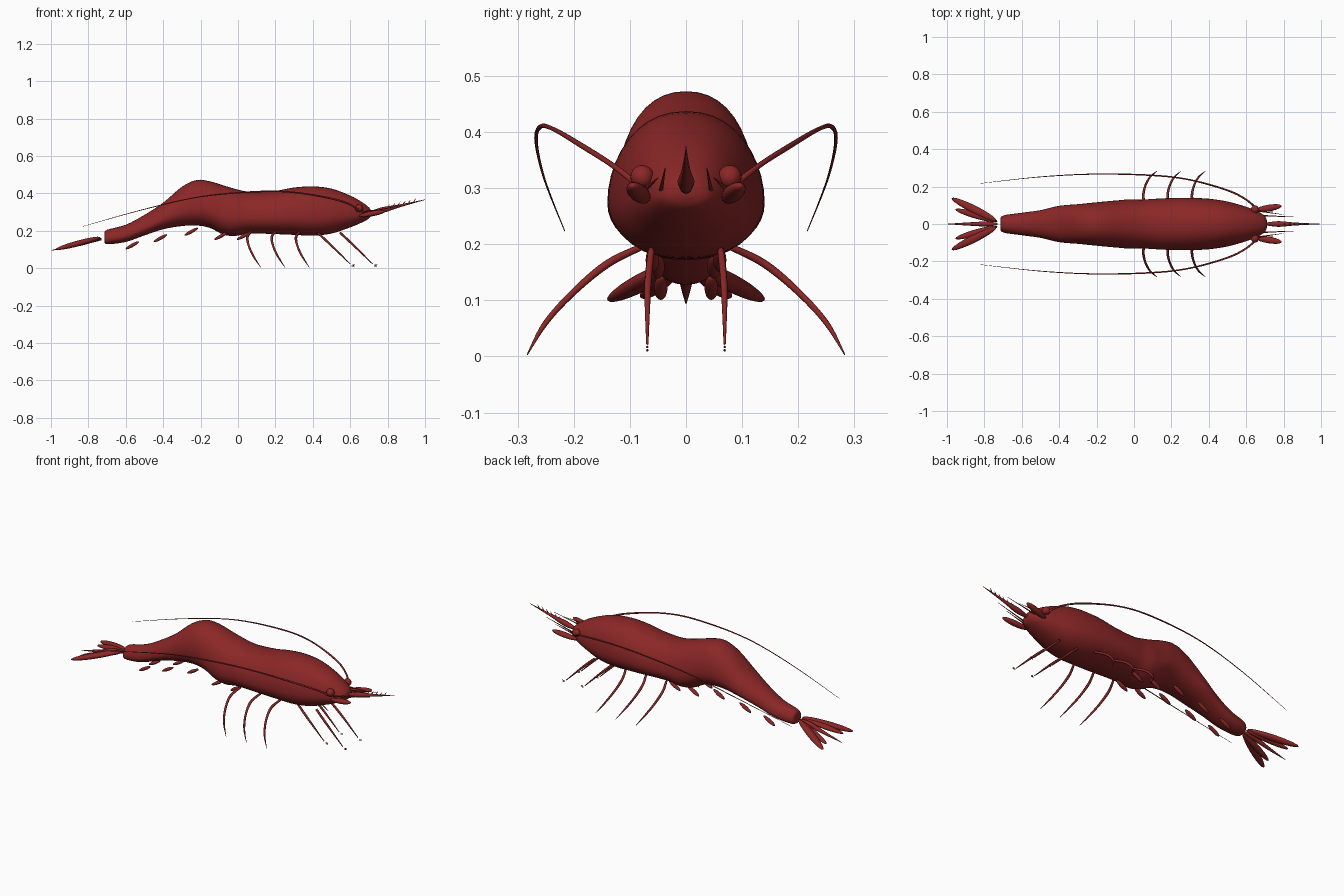
import bpy, bmesh, math
from mathutils import Vector, Matrix

cube = bpy.data.objects.get("Cube")
if cube:
    bpy.data.objects.remove(cube, do_unlink=True)

shell = bpy.data.materials.new("dark_red_shell")
shell.use_nodes = True
RED = (0.26, 0.02, 0.02, 1)
shell.diffuse_color = RED
shell.node_tree.nodes["Principled BSDF"].inputs["Base Color"].default_value = RED


def finish(name, bm):
    """Turn a bmesh into a smooth red object."""
    bmesh.ops.recalc_face_normals(bm, faces=bm.faces)
    for face in bm.faces:
        face.smooth = True
    mesh = bpy.data.meshes.new(name)
    bm.to_mesh(mesh)
    bm.free()
    mesh.materials.append(shell)
    obj = bpy.data.objects.new(name, mesh)
    bpy.context.collection.objects.link(obj)
    return obj


def spline(points, t):
    """Catmull-Rom interpolation through tuples of any length."""
    i = min(int(t), len(points) - 2)
    f = t - i
    a, b, c, d = (points[max(0, min(len(points) - 1, i + k))] for k in (-1, 0, 1, 2))
    return [q + f / 2 * (r - p + f * (2 * p - 5 * q + 4 * r - s + f * (3 * (q - r) + s - p)))
            for p, q, r, s in zip(a, b, c, d)]


def skin(name, rings):
    """Bridge equal rings of points and close both ends."""
    bm = bmesh.new()
    loops = [[bm.verts.new(p) for p in ring] for ring in rings]
    n = len(loops[0])
    for a, b in zip(loops, loops[1:]):
        for j in range(n):
            bm.faces.new((a[j], a[(j + 1) % n], b[(j + 1) % n], b[j]))
    bm.faces.new(loops[0])
    bm.faces.new(loops[-1])
    return finish(name, bm)


def tube(name, points, steps=6, sides=8):
    """Tapered tube through (x, y, z, radius) points."""
    total = (len(points) - 1) * steps
    path = [spline(points, k / steps) for k in range(total + 1)]
    rings = []
    for k, p in enumerate(path):
        ahead = Vector(path[min(k + 1, total)][:3])
        behind = Vector(path[max(k - 1, 0)][:3])
        turn = (ahead - behind).to_track_quat('Z', 'Y')
        r = max(p[3], 0.0005)
        rings.append([Vector(p[:3]) + turn @ Vector((r * math.cos(a), r * math.sin(a), 0))
                      for a in (math.tau * j / sides for j in range(sides))])
    return skin(name, rings)


def blade(name, start, end, width, thick):
    """Ellipsoid stretched between two points, kept flat to the ground."""
    start, end = Vector(start), Vector(end)
    axis = (end - start).normalized()
    side = Vector((0, 0, 1)).cross(axis).normalized()
    frame = Matrix((axis, side, axis.cross(side))).transposed().to_4x4()
    size = Matrix.Diagonal(((end - start).length / 2, width, thick, 1))
    bm = bmesh.new()
    bmesh.ops.create_uvsphere(bm, u_segments=20, v_segments=12, radius=1,
                              matrix=Matrix.Translation((start + end) / 2) @ frame @ size)
    return finish(name, bm)


# Body: stations of x, top, bottom, half width
stations = [
    (-.715, .185, .145, .02), (-.7, .205, .128, .045), (-.6, .232, .14, .06),
    (-.5, .285, .175, .074), (-.4, .35, .208, .097), (-.3, .435, .225, .106),
    (-.22, .471, .228, .114), (-.15, .464, .215, .121), (-.08, .443, .18, .127),
    (-.02, .425, .172, .132), (.04, .411, .182, .13), (.1, .406, .185, .134),
    (.2, .413, .182, .139), (.3, .431, .178, .14), (.4, .437, .174, .135),
    (.5, .425, .185, .12), (.6, .388, .218, .092), (.66, .355, .243, .068),
    (.7, .325, .265, .042), (.712, .305, .285, .015)]
rings = []
for k in range((len(stations) - 1) * 4 + 1):
    x, top, low, half = spline(stations, k / 4)
    mid = low + 0.38 * (top - low)
    ring = []
    for j in range(40):
        a = math.tau * j / 40
        s, c = math.sin(a), math.cos(a)
        rise = top - mid if s > 0 else mid - low
        ring.append((x, half * math.copysign(abs(c) ** 0.9, c), mid + rise * s))
    rings.append(ring)
skin("body", rings)

# Rostrum with a row of teeth
tube("rostrum", [(.7, 0, .295, .006), (.77, 0, .31, .015), (.86, 0, .332, .008), (1, 0, .366, .001)])
for k in range(6):
    x = .8 + k * .028
    z = .336 + k * .0065
    tube("rostrum_tooth", [(x, 0, z - .012, .003), (x + .012, 0, z + .006, .0006)], 2, 6)

# Telson
tube("telson", [(-.73, 0, .155, .006), (-.79, 0, .147, .013), (-.88, 0, .122, .009), (-1, 0, .094, .001)])

# Paired parts
for side, s in (("left", 1), ("right", -1)):
    def mirror(points):
        return [(p[0], s * p[1], *p[2:]) for p in points]

    # Head
    blade(side + "_eye", (.625, s * .076, .32), (.668, s * .08, .32), .021, .021)
    blade(side + "_antenna_scale", (.645, s * .072, .278), (.79, s * .097, .305), .018, .014)
    tube(side + "_antenna", mirror([
        (.65, .085, .305, .006), (.6, .13, .34, .005), (.5, .18, .372, .005), (.3, .236, .405, .004),
        (.1, .26, .409, .004), (-.2, .267, .382, .003), (-.5, .252, .315, .002), (-.83, .216, .223, .0008)]))
    tube(side + "_upper_antennule", mirror([(.68, .045, .295, .004), (.87, .037, .336, .0008)]))
    tube(side + "_lower_antennule", mirror([(.66, .07, .3, .004), (.8, .05, .318, .0008)]))

    # Long walking legs
    for k in range(3):
        x = .06 + .13 * k
        tube(side + "_walking_leg", mirror([
            (x + .01, .08, .195, .006), (x - .01, .14, .165, .007), (x - .001, .2, .115, .006),
            (x + .025, .25, .06, .005), (x + .062, .283, .003, .001)]))

    # Straight front legs with tiny claw tips
    for x in (.425, .545):
        tube(side + "_front_leg", mirror([
            (x, .062, .19, .006), (x + .07, .068, .125, .006), (x + .175, .069, .022, .002)]))
        for dz in (.01, .016):
            blade(side + "_claw_tip", (x + .182, s * .069, dz), (x + .2, s * .069, dz + .002), .002, .002)

    # Swimmerets under the abdomen
    for x, y, z in ((-.565, .045, .122), (-.415, .05, .16), (-.25, .055, .195),
                    (-.09, .06, .172), (.03, .06, .172)):
        blade(side + "_swimmeret", (x - .036, s * y, z - .02), (x + .036, s * y, z + .02), .012, .009)

    # Tail fan
    blade(side + "_outer_tail_fin", (-.735, s * .018, .165), (-.975, s * .138, .1), .021, .015)
    blade(side + "_inner_tail_fin", (-.73, s * .014, .16), (-.955, s * .078, .105), .018, .013)
